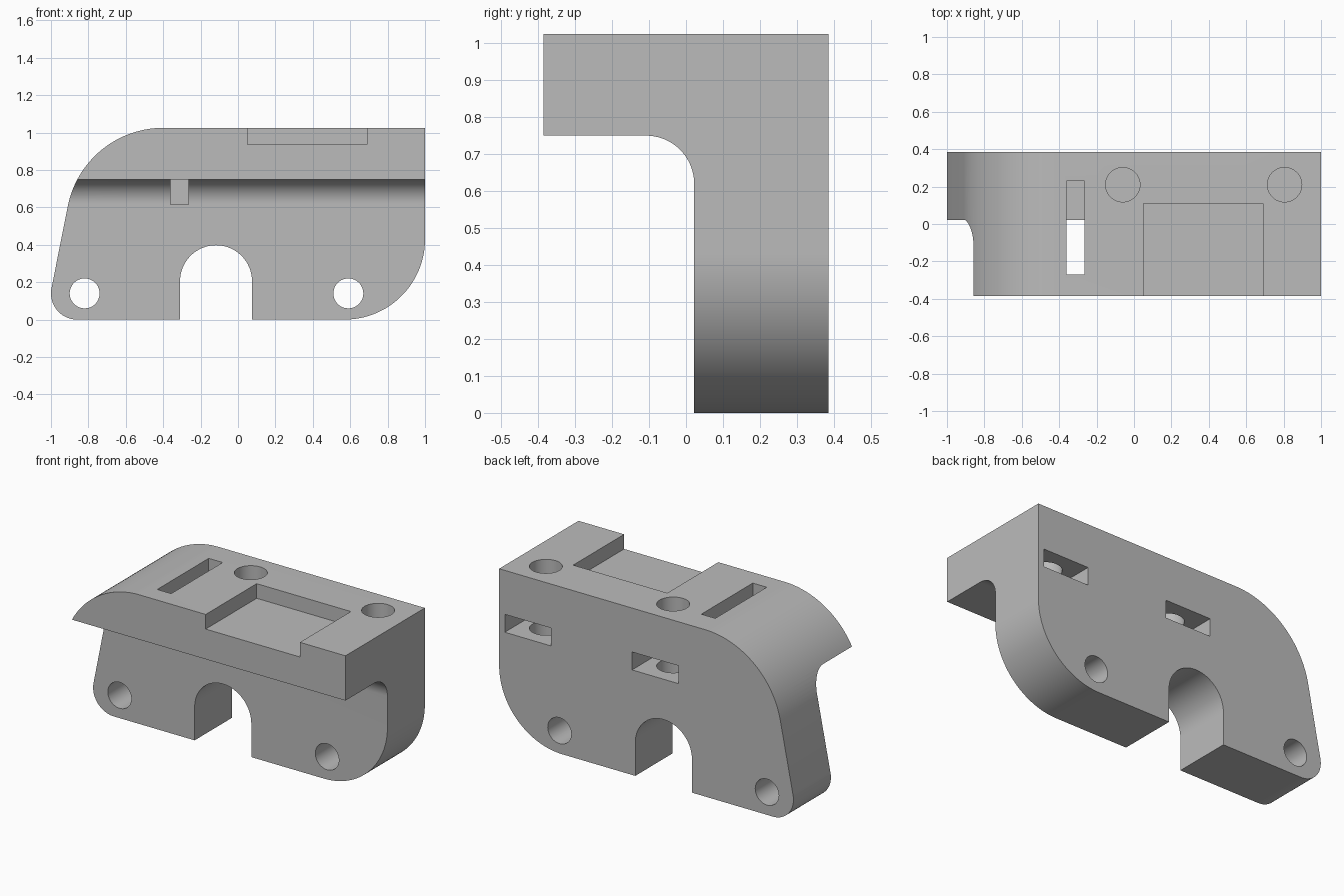
import bpy
import bmesh
from math import sin, cos, radians

cube = bpy.data.objects.get("Cube")
if cube:
    bpy.data.objects.remove(cube, do_unlink=True)

grey = bpy.data.materials.new("plain grey")
grey.use_nodes = True
grey.diffuse_color = (0.5, 0.5, 0.5, 1)
grey.node_tree.nodes["Principled BSDF"].inputs["Base Color"].default_value = (0.5, 0.5, 0.5, 1)

HALF_DEPTH, HEIGHT, WEB_FRONT, LIP_BASE = 0.385, 1.025, 0.022, 0.75


def arc(cx, cy, r, start, end, steps=24):
    angles = [radians(start + (end - start) * i / steps) for i in range(steps + 1)]
    return [(cx + r * cos(a), cy + r * sin(a)) for a in angles]


def circle(cx, cy, r):
    return arc(cx, cy, r, 0, 360, 48)[:-1]


def rect(u0, u1, v0, v1):
    return [(u0, v0), (u1, v0), (u1, v1), (u0, v1)]


def prism(name, outline, axis, low, high):
    """Extrude a flat outline along one axis."""
    place = {"x": lambda u, v, t: (t, u, v),
             "y": lambda u, v, t: (u, t, v),
             "z": lambda u, v, t: (u, v, t)}[axis]
    bm = bmesh.new()
    ends = [[bm.verts.new(place(u, v, t)) for u, v in outline] for t in (low, high)]
    for ring in ends:
        bm.faces.new(ring)
    n = len(outline)
    for i in range(n):
        j = (i + 1) % n
        bm.faces.new((ends[0][i], ends[0][j], ends[1][j], ends[1][i]))
    bmesh.ops.recalc_face_normals(bm, faces=bm.faces)
    mesh = bpy.data.meshes.new(name)
    bm.to_mesh(mesh)
    bm.free()
    mesh.materials.append(grey)
    obj = bpy.data.objects.new(name, mesh)
    bpy.context.collection.objects.link(obj)
    return obj


def combine(target, tool, operation="DIFFERENCE"):
    """Apply a boolean and discard the tool."""
    mod = target.modifiers.new(tool.name, "BOOLEAN")
    mod.operation, mod.solver, mod.object = operation, "EXACT", tool
    tool.hide_render = True
    bpy.context.view_layer.objects.active = target
    bpy.ops.object.modifier_apply(modifier=mod.name)
    bpy.data.objects.remove(tool, do_unlink=True)


# Side silhouette with rounded corners and the arched notch
arch = arc(-0.1175, 0.205, 0.1925, 180, 0, 32)
outline = (arc(-0.86, 0.14, 0.14, 169.5, 270)
           + [(-0.31, 0)] + arch + [(0.075, 0)]
           + arc(0.57, 0.43, 0.43, 270, 360, 32)
           + [(1, HEIGHT)]
           + arc(-0.4, 0.505, 0.52, 90, 169.5, 32))
body = prism("bracket_body", outline, "y", -HALF_DEPTH, HALF_DEPTH)

# Overhanging lip joined to the web by a fillet
section = ([(HALF_DEPTH, -0.1), (HALF_DEPTH, 1.1), (-HALF_DEPTH, 1.1), (-HALF_DEPTH, LIP_BASE)]
           + arc(WEB_FRONT - 0.13, LIP_BASE - 0.13, 0.13, 90, 0)
           + [(WEB_FRONT, -0.1)])
section = [(u + 0.1 if u == HALF_DEPTH else u - 0.1 if u == -HALF_DEPTH else u, v)
           for u, v in section]
combine(body, prism("section", section, "x", -1.1, 1.1), "INTERSECT")

# Mounting holes through the web
for x in (-0.82, 0.59):
    combine(body, prism("mounting_hole", circle(x, 0.14, 0.08), "y", -0.5, 0.5))

# Open recess and long slot in the top
combine(body, prism("recess", rect(0.05, 0.69, -0.5, 0.11), "z", 0.935, 1.2))
combine(body, prism("slot", rect(-0.36, -0.265, -0.27, 0.23), "z", 0.615, 1.2))

# Screw holes from the top with nut pockets from the back
for x in (-0.06, 0.805):
    combine(body, prism("nut_pocket", rect(x - 0.157, x + 0.157, 0.645, 0.755), "y", 0.055, 0.5))
    combine(body, prism("screw_hole", circle(x, 0.21, 0.092), "z", 0.5, 1.2))

bpy.ops.object.select_all(action="DESELECT")
body.select_set(True)
bpy.context.view_layer.objects.active = body
bpy.ops.object.shade_smooth_by_angle(angle=radians(30))
